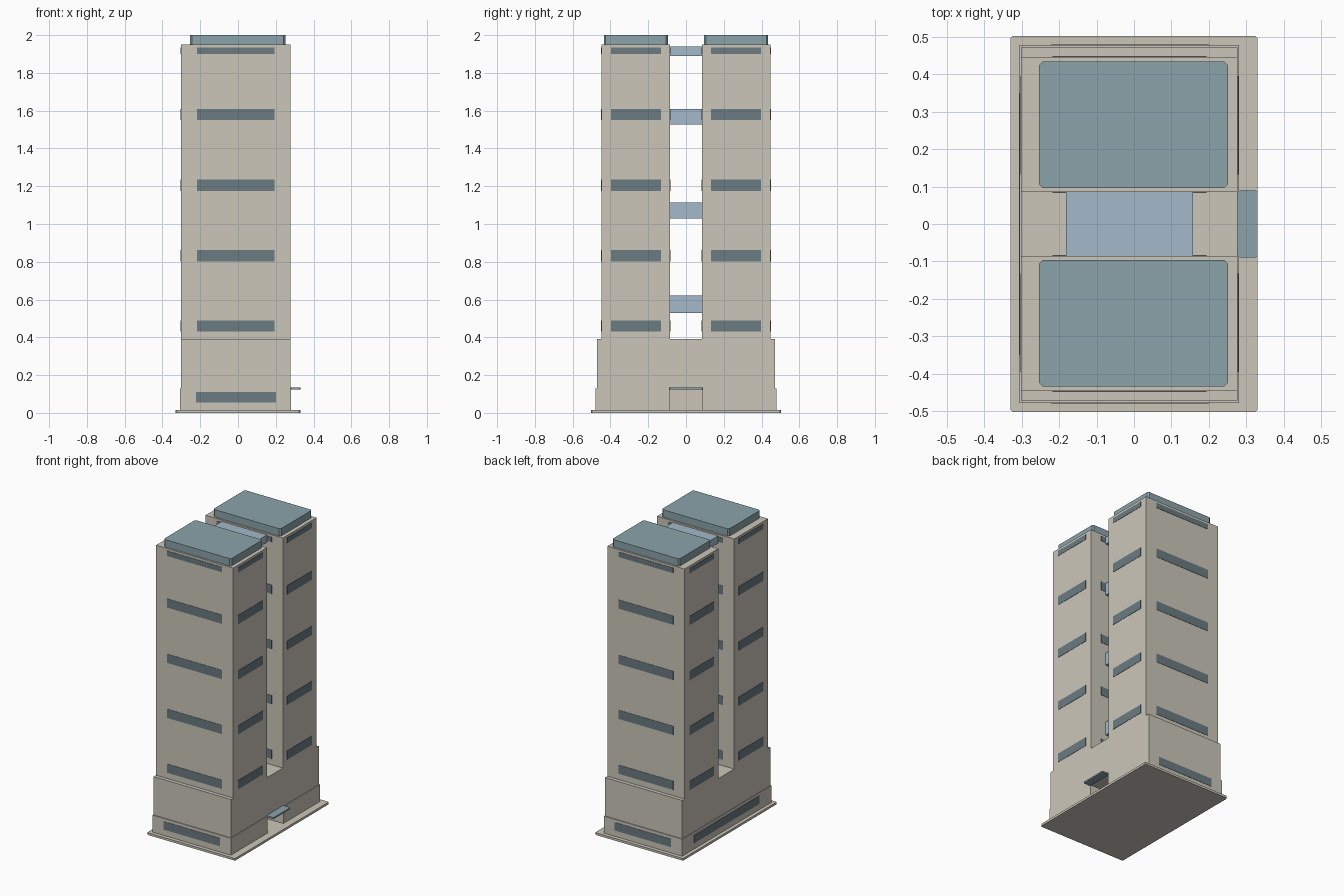
import bpy
import bmesh

old = bpy.data.objects.get("Cube")
if old:
    bpy.data.objects.remove(old, do_unlink=True)


def srgb(r, g, b):
    """Convert 8-bit display values to a linear colour."""
    lin = [c / 12.92 if c <= 0.04045 else ((c + 0.055) / 1.055) ** 2.4
           for c in (r / 255, g / 255, b / 255)]
    return (*lin, 1.0)


def material(name, color):
    mat = bpy.data.materials.new(name)
    mat.use_nodes = True
    mat.diffuse_color = color
    mat.node_tree.nodes["Principled BSDF"].inputs["Base Color"].default_value = color
    return mat


STONE = material("beige stone", srgb(203, 198, 186))
GLASS = material("dark window glass", srgb(107, 123, 129))
ROOF = material("blue grey metal", srgb(139, 163, 170))
BRIDGE = material("pale blue glass", srgb(163, 186, 203))


def prism(name, plan, z0, z1, mat, chamfer=0.0):
    """Extrude a plan outline upward, optionally chamfering its upright edges."""
    bm = bmesh.new()
    base = bm.faces.new([bm.verts.new((x, y, z0)) for x, y in plan])
    top = bmesh.ops.extrude_face_region(bm, geom=[base])["geom"]
    for v in top:
        if isinstance(v, bmesh.types.BMVert):
            v.co.z = z1
    if chamfer:
        upright = [e for e in bm.edges
                   if abs(e.verts[0].co.z - e.verts[1].co.z) > (z1 - z0) / 2]
        bmesh.ops.bevel(bm, geom=upright, offset=chamfer, segments=1, affect='EDGES')
    bmesh.ops.recalc_face_normals(bm, faces=bm.faces[:])
    mesh = bpy.data.meshes.new(name)
    bm.to_mesh(mesh)
    bm.free()
    mesh.materials.append(mat)
    obj = bpy.data.objects.new(name, mesh)
    bpy.context.collection.objects.link(obj)
    return obj


def box(name, x, y, z, mat, chamfer=0.0):
    plan = [(x[0], y[0]), (x[1], y[0]), (x[1], y[1]), (x[0], y[1])]
    return prism(name, plan, z[0], z[1], mat, chamfer)


LEFT, RIGHT = 0.277, -0.302     # tower side walls
INNER, OUTER = 0.085, 0.447     # tower walls along y
PODIUM_TOP, TOWER_TOP = 0.39, 1.95
T = 0.002                       # half thickness of window plates

# Ground slab
box("ground_slab", (-0.33, 0.33), (-0.503, 0.503), (0, 0.015), STONE, 0.006)

# Podium: ground floor with an entrance recess, wider than the floor above
gx0, gx1, gy, recess = -0.306, 0.281, 0.478, 0.1
prism("podium_ground_floor",
      [(gx0, -gy), (gx1, -gy), (gx1, -INNER), (recess, -INNER),
       (recess, INNER), (gx1, INNER), (gx1, gy), (gx0, gy)],
      0.015, 0.13, STONE)
box("podium_upper", (RIGHT, LEFT), (-0.472, 0.472), (0.13, PODIUM_TOP), STONE)
box("entrance_canopy", (0.277, 0.33), (-0.09, 0.09), (0.125, 0.135), ROOF, 0.005)

# Podium ribbon windows: both ends and the right side
for label, s in (("front", -1), ("back", 1)):
    box(f"podium_window_{label}", (-0.222, 0.2),
        (s * gy - T, s * gy + T), (0.055, 0.11), GLASS)
box("podium_window_right", (gx0 - T, gx0 + T), (-0.35, 0.35), (0.055, 0.11), GLASS)

# Twin towers with roof caps and ribbon windows on all four sides
bands = [(0.43, 0.49), (0.802, 0.862), (1.175, 1.235), (1.55, 1.61), (1.9, 1.935)]
for label, s in (("front", -1), ("back", 1)):
    span = sorted((s * INNER, s * OUTER))
    box(f"{label}_tower", (RIGHT, LEFT), span, (PODIUM_TOP, TOWER_TOP), STONE)
    box(f"{label}_roof_cap", (-0.254, 0.251), sorted((s * 0.096, s * 0.435)),
        (TOWER_TOP, 2.0), ROOF, 0.01)
    for i, z in enumerate(bands, 1):
        for side, y in (("outer", s * OUTER), ("inner", s * INNER)):
            box(f"{label}_tower_{side}_window_{i}", (-0.218, 0.194),
                (y - T, y + T), z, GLASS)
        for side, x in (("left", LEFT), ("right", RIGHT)):
            box(f"{label}_tower_{side}_window_{i}", (x - T, x + T),
                sorted((s * 0.132, s * 0.396)), z, GLASS)

# Glazed bridges between the towers
for i, z in enumerate([(0.53, 0.622), (1.028, 1.113), (1.527, 1.61), (1.89, 1.94)], 1):
    box(f"sky_bridge_{i}", (-0.182, 0.158), (-INNER, INNER), z, BRIDGE)
